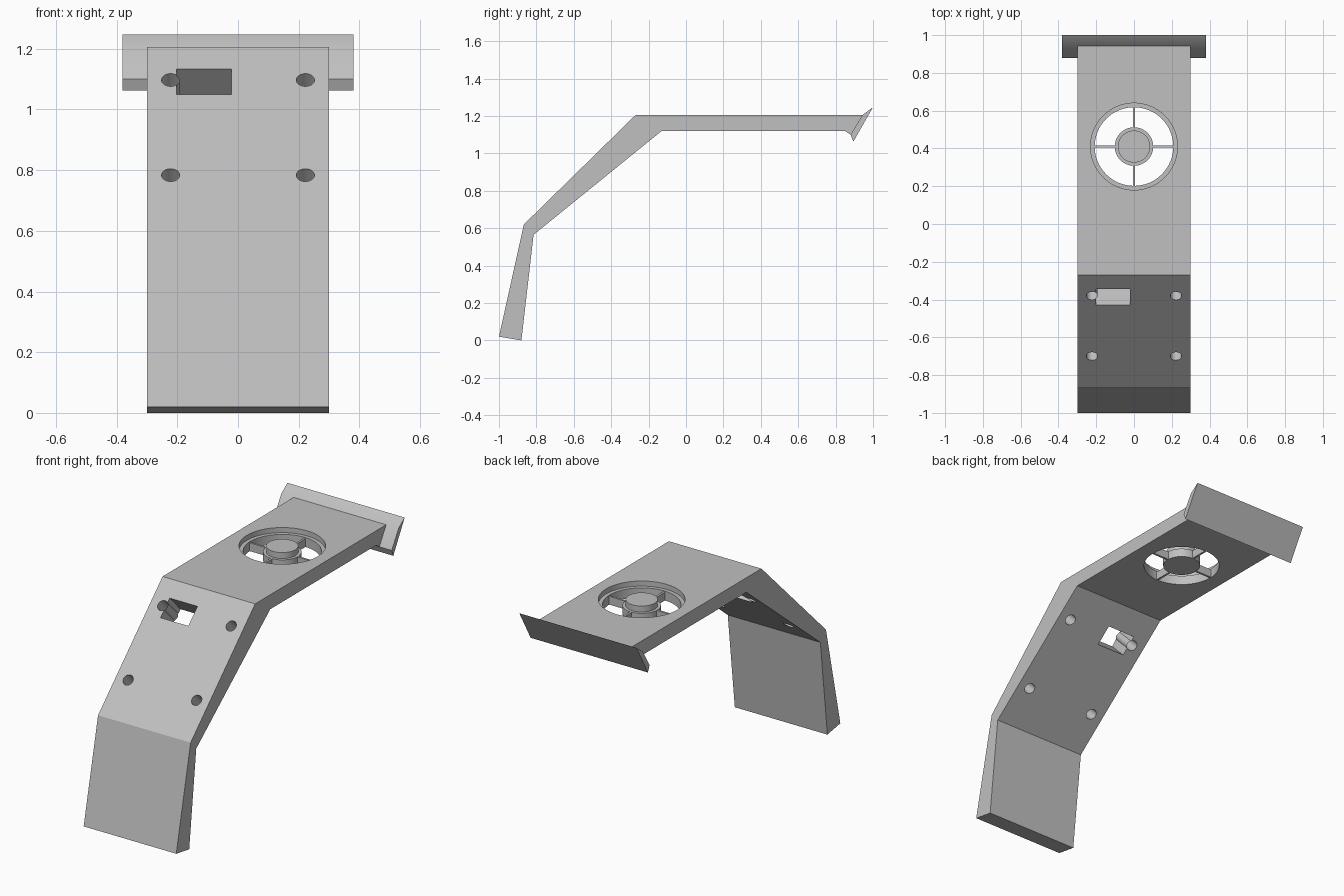
import bpy, bmesh, math
from mathutils import Vector, Matrix

cube = bpy.data.objects.get("Cube")
if cube:
    bpy.data.objects.remove(cube, do_unlink=True)

grey = bpy.data.materials.new("plain grey")
grey.use_nodes = True
colour = (0.53, 0.53, 0.53, 1)
grey.diffuse_color = colour
grey.node_tree.nodes["Principled BSDF"].inputs["Base Color"].default_value = colour


def finish(name, bm):
    bmesh.ops.recalc_face_normals(bm, faces=bm.faces)
    mesh = bpy.data.meshes.new(name)
    bm.to_mesh(mesh)
    bm.free()
    mesh.materials.append(grey)
    obj = bpy.data.objects.new(name, mesh)
    bpy.context.collection.objects.link(obj)
    return obj


def extrude_profile(name, points, half_width):
    """Side outline in (y, z), extruded across x."""
    bm = bmesh.new()
    face = bm.faces.new([bm.verts.new((-half_width, y, z)) for y, z in points])
    out = bmesh.ops.extrude_face_region(bm, geom=[face])
    moved = [v for v in out["geom"] if isinstance(v, bmesh.types.BMVert)]
    bmesh.ops.translate(bm, verts=moved, vec=(2 * half_width, 0, 0))
    return finish(name, bm)


def cylinder(name, radius, depth, matrix, segments=48, caps=True):
    bm = bmesh.new()
    bmesh.ops.create_cone(bm, cap_ends=caps, segments=segments, radius1=radius,
                          radius2=radius, depth=depth, matrix=matrix)
    return finish(name, bm)


def box(name, size, matrix):
    bm = bmesh.new()
    bmesh.ops.create_cube(bm, size=1, matrix=matrix @ Matrix.Diagonal((*size, 1)))
    return finish(name, bm)


def cut(target, cutter):
    cutter.hide_render = True
    mod = target.modifiers.new("cut", "BOOLEAN")
    mod.operation = "DIFFERENCE"
    mod.solver = "EXACT"
    mod.object = cutter
    bpy.context.view_layer.objects.active = target
    bpy.ops.object.modifier_apply(modifier=mod.name)
    bpy.data.objects.remove(cutter, do_unlink=True)


def smooth(obj):
    bpy.ops.object.select_all(action="DESELECT")
    obj.select_set(True)
    bpy.context.view_layer.objects.active = obj
    bpy.ops.object.shade_smooth_by_angle(angle=math.radians(30))


# Bent body: leg, sloping panel and flat deck
TOP, BOTTOM = 1.205, 1.12
body = extrude_profile("bent_body", [
    (-1, 0.02), (-0.88, 0), (-0.815, 0.565), (-0.13, BOTTOM), (0.85, BOTTOM),
    (0.88, 1.10), (0.943, TOP), (-0.27, TOP), (-0.867, 0.62)], 0.3)

# Wide end plate
plate = extrude_profile("end_plate", [
    (1, 1.247), (0.895, 1.063), (0.88, 1.10), (0.943, TOP)], 0.38)

# Round fan opening with a stepped rim
FAN_Y = 0.41


def at_fan(z):
    return Matrix.Translation((0, FAN_Y, z))


cut(body, cylinder("fan_cutter", 0.208, 0.4, at_fan(1.16), 64))
cut(body, cylinder("rim_cutter", 0.23, 0.2, at_fan(TOP + 0.07), 64))

# Bolt holes and slot, square to the sloping panel
slope = math.atan2(TOP - 0.62, -0.27 + 0.867)
tilt = Matrix.Rotation(slope, 4, "X")
inward = tilt @ Vector((0, 0, -1))


def on_slope(x, y, depth=0.0):
    z = 0.62 + (y + 0.867) * math.tan(slope)
    return Matrix.Translation(Vector((x, y, z)) + inward * depth) @ tilt


for x in (-0.222, 0.222):
    for y in (-0.38, -0.70):
        cut(body, cylinder("hole_cutter", 0.03, 0.5, on_slope(x, y), 32))
cut(body, box("slot_cutter", (0.18, 0.118, 0.5), on_slope(-0.112, -0.386)))

# Open sleeve where one bolt hole runs beside the slot
sleeve = cylinder("hole_sleeve", 0.0297, 0.134,
                  on_slope(-0.222, -0.38, 0.069), 32, caps=False)

# Stepped hub and four thin spokes
LEDGE = TOP - 0.035
hub_ring = cylinder("hub_ring", 0.102, LEDGE - BOTTOM, at_fan((LEDGE + BOTTOM) / 2))
hub_cap = cylinder("hub_cap", 0.085, TOP - LEDGE + 0.01, at_fan((LEDGE + TOP - 0.01) / 2))
for i in range(4):
    turn = Matrix.Rotation(i * math.pi / 2, 4, "Z")
    box(f"spoke_{i + 1}", (0.115, 0.012, LEDGE - BOTTOM - 0.002),
        at_fan((LEDGE + BOTTOM) / 2) @ turn @ Matrix.Translation((0.153, 0, 0)))

for part in (body, plate, sleeve, hub_ring, hub_cap):
    smooth(part)
